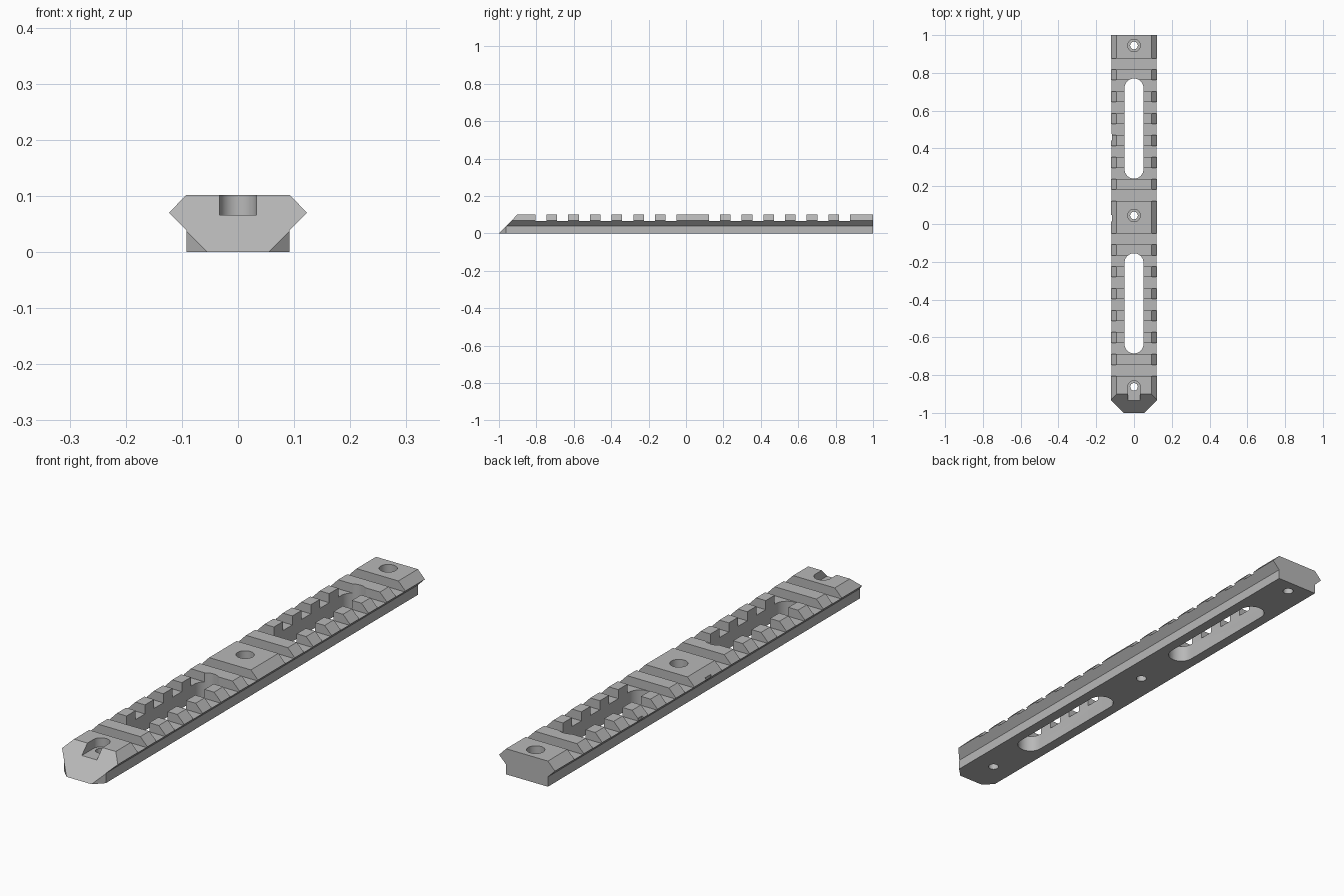
import bpy, bmesh, math
from mathutils import Vector, Matrix

if "Cube" in bpy.data.objects:
    bpy.data.objects.remove(bpy.data.objects["Cube"])

HEIGHT, FLOOR = 0.102, 0.066
PITCH, GAP = 0.1159, 0.059

metal = bpy.data.materials.new("grey_metal")
metal.use_nodes = True
grey = (0.48, 0.48, 0.48, 1)
metal.diffuse_color = grey
metal.node_tree.nodes["Principled BSDF"].inputs["Base Color"].default_value = grey


def make_object(name, bm):
    bmesh.ops.recalc_face_normals(bm, faces=bm.faces)
    mesh = bpy.data.meshes.new(name)
    bm.to_mesh(mesh)
    bm.free()
    mesh.materials.append(metal)
    obj = bpy.data.objects.new(name, mesh)
    bpy.context.collection.objects.link(obj)
    return obj


def extrude_outline(bm, points, offset):
    face = bm.faces.new([bm.verts.new(p) for p in points])
    result = bmesh.ops.extrude_face_region(bm, geom=[face])
    verts = [v for v in result["geom"] if isinstance(v, bmesh.types.BMVert)]
    bmesh.ops.translate(bm, verts=verts, vec=offset)


def add_box(bm, size, centre):
    bmesh.ops.create_cube(bm, size=1, matrix=Matrix.Translation(centre) @ Matrix.Diagonal((*size, 1)))


def add_slot(bm, radius, y_front, y_back, z0, z1, steps=16):
    # Round-ended upright prism; a plain cylinder when both ends coincide
    points = []
    for start, y in ((0, y_back), (math.pi, y_front)):
        last = steps if y_front == y_back else steps + 1
        for i in range(last):
            a = start + math.pi * i / steps
            points.append((radius * math.cos(a), y + radius * math.sin(a), z0))
    extrude_outline(bm, points, (0, 0, z1 - z0))


# Rail body: constant section with angled edges
bm = bmesh.new()
half = [(0.092, 0), (0.092, 0.039), (0.123, 0.070), (0.092, HEIGHT)]
section = half + [(-x, z) for x, z in reversed(half)]
extrude_outline(bm, [(x, -1, z) for x, z in section], (0, 2, 0))

# Sloped nose and two clipped front corners
cuts = [((0, -1, 0), (0, -HEIGHT, 0.1)),
        ((0.055, -1, 0), (1, -1, 0)),
        ((-0.055, -1, 0), (-1, -1, 0))]
for point, normal in cuts:
    geom = bm.verts[:] + bm.edges[:] + bm.faces[:]
    bmesh.ops.bisect_plane(bm, geom=geom, plane_co=point,
                           plane_no=Vector(normal).normalized(), clear_outer=True)
    bmesh.ops.holes_fill(bm, edges=[e for e in bm.edges if e.is_boundary], sides=0)
rail = make_object("accessory_rail", bm)

# Cross grooves and screw head recesses, with the front recess open at the nose
grooves = bmesh.new()
for k in range(15):
    if k != 7:
        add_box(grooves, (0.4, GAP, 0.1), (0, -0.775 + k * PITCH, FLOOR + 0.05))
for y in (0.945, 0.045):
    add_slot(grooves, 0.033, y, y, FLOOR, 0.2)
add_slot(grooves, 0.033, -1.1, -0.862, FLOOR, 0.2)

# Long lightening slots and screw holes
holes = bmesh.new()
for y0, y1 in ((-0.635, -0.205), (0.29, 0.72)):
    add_slot(holes, 0.05, y0, y1, -0.1, 0.3)
for y in (0.945, 0.045, -0.862):
    add_slot(holes, 0.02, y, y, -0.1, 0.3)

# Small nicks on the right edge
nicks = bmesh.new()
for y in (0.03, 0.46):
    add_box(nicks, (0.05, 0.035, 0.03), (-0.142, y, 0.07))

for name, cutter_mesh in (("groove_cutter", grooves), ("hole_cutter", holes), ("nick_cutter", nicks)):
    cutter = make_object(name, cutter_mesh)
    cutter.hide_render = True
    mod = rail.modifiers.new(name, "BOOLEAN")
    mod.operation, mod.solver, mod.object = "DIFFERENCE", "EXACT", cutter
    bpy.context.view_layer.objects.active = rail
    bpy.ops.object.modifier_apply(modifier=name)
    bpy.data.objects.remove(cutter)

# Smooth bores, crisp machined edges
bpy.ops.object.select_all(action="DESELECT")
rail.select_set(True)
bpy.ops.object.shade_smooth_by_angle(angle=math.radians(30))
